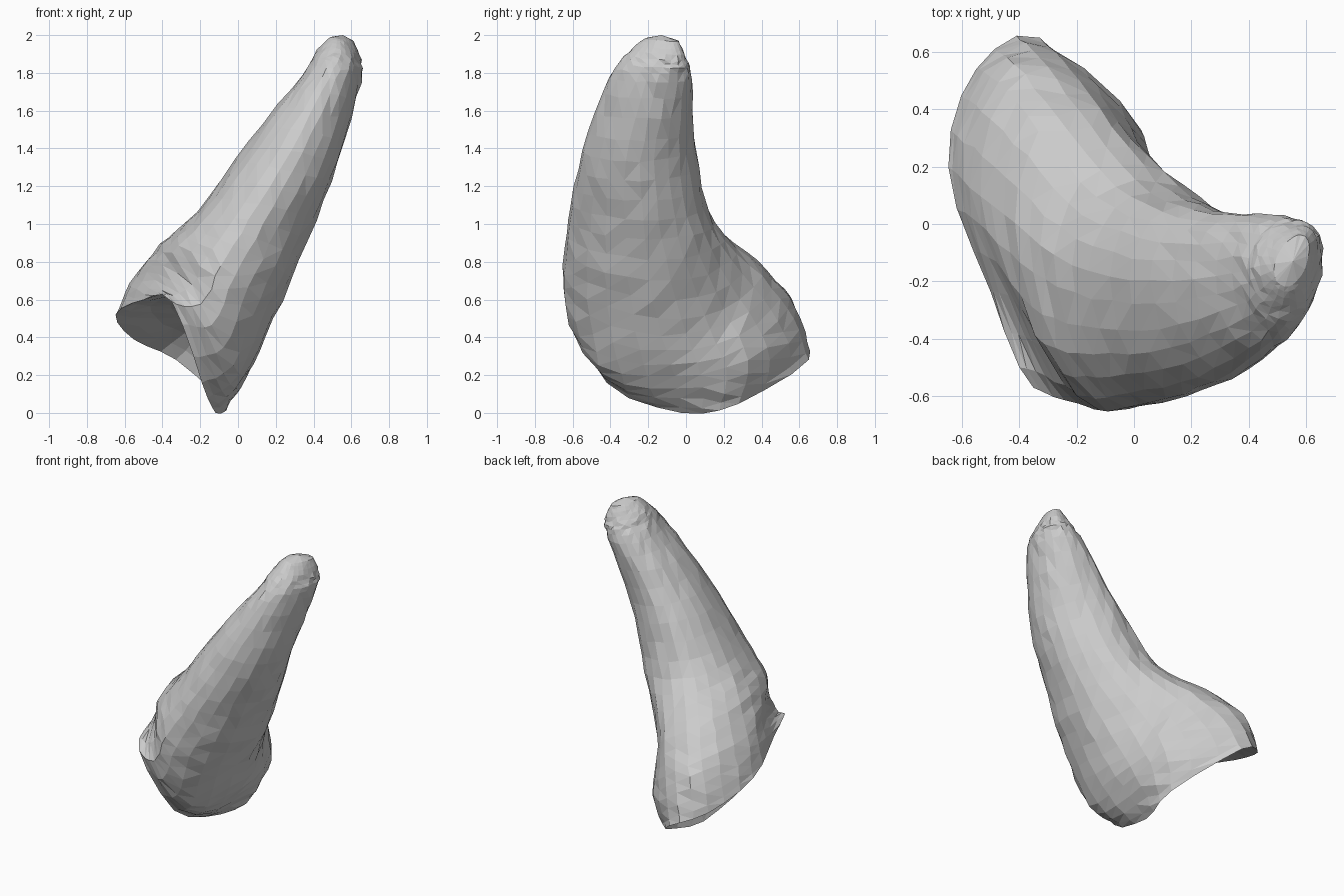
import bpy, bmesh, random
from mathutils import Vector

if "Cube" in bpy.data.objects:
    bpy.data.objects.remove(bpy.data.objects["Cube"])
random.seed(4)
STEPS, SPAN = 4, 3
SEGMENTS = 8 * SPAN

# Cross-sections from open root to tip: front, right, back, left points
SECTIONS = [
    [(-.35, -.57, .59), (-.12, -.02, 0), (-.33, .65, .28), (-.65, .2, .52)],
    [(-.2, -.63, .57), (.04, -.06, .19), (-.25, .57, .5), (-.57, .13, .69)],
    [(-.09, -.65, .78), (.19, -.15, .5), (-.12, .4, .72), (-.41, 0, .89)],
    [(.06, -.62, 1.02), (.37, -.22, .92), (.08, .15, .99), (-.22, -.14, 1.06)],
    [(.28, -.55, 1.39), (.53, -.24, 1.33), (.27, .05, 1.4), (.06, -.2, 1.44)],
    [(.48, -.41, 1.77), (.65, -.15, 1.75), (.48, .03, 1.76), (.34, -.17, 1.79)],
    [(.54, -.31, 1.9), (.65, -.11, 1.87), (.56, 0, 1.88), (.42, -.15, 1.92)],
    [(.54, -.22, 1.98), (.61, -.11, 1.97), (.57, -.04, 1.97), (.49, -.14, 1.99)],
]
# Shaped diagonals near the root, by section and quarter; others are elliptical
DIAGONALS = {
    (0, 0): (-.19, -.42, .16), (0, 1): (-.07, .28, .05),
    (0, 2): (-.55, .54, .39), (0, 3): (-.5, -.24, .6),
    (1, 0): (-.03, -.46, .25), (1, 1): (.02, .33, .28),
    (1, 3): (-.42, -.26, .74), (2, 1): (.07, .2, .55),
}


def smooth_blend(a, b, c, d, t):
    """Catmull-Rom blend between b and c."""
    return b + (c - a) * t / 2 + (2 * a - 5 * b + 4 * c - d) * t * t / 2 \
        + (3 * b - a - 3 * c + d) * t ** 3 / 2


def outline(index):
    """Eight control points around one cross-section."""
    quarter = [Vector(p) for p in SECTIONS[index]]
    centre = sum(quarter, Vector()) / 4
    points = []
    for q, p in enumerate(quarter):
        ellipse = centre + (p + quarter[(q + 1) % 4] - 2 * centre) * 0.707
        points += [p, Vector(DIAGONALS.get((index, q), ellipse))]
    return points


def round_ring(points):
    """Closed smooth loop through the control points."""
    return [smooth_blend(*[points[(i + o) % 8] for o in (-1, 0, 1, 2)], s / SPAN)
            for i in range(8) for s in range(SPAN)]


def add_ring(bm, points, jitter=0.006):
    return [bm.verts.new(p + Vector([random.uniform(-jitter, jitter) for _ in range(3)]))
            for p in points]


def bridge(bm, a, b):
    for i in range(SEGMENTS):
        j = (i + 1) % SEGMENTS
        bm.faces.new((a[i], a[j], b[j], b[i]))


def close_ring(bm, ring, point):
    tip = bm.verts.new(point)
    for i in range(SEGMENTS):
        bm.faces.new((ring[i], ring[(i + 1) % SEGMENTS], tip))


bm = bmesh.new()

# Curved outer wall
loops = [outline(i) for i in range(len(SECTIONS))]
last = len(loops) - 1
rings = []
for k in range(last * STEPS + 1):
    n = min(k // STEPS, last - 1)
    near = [loops[max(0, min(last, n + o))] for o in (-1, 0, 1, 2)]
    points = [smooth_blend(*four, k / STEPS - n) for four in zip(*near)]
    jitter = 0.002 if k == 0 or k > (last - 1) * STEPS else 0.006
    rings.append(add_ring(bm, round_ring(points), jitter))
for a, b in zip(rings, rings[1:]):
    bridge(bm, a, b)
close_ring(bm, rings[-1], Vector((.555, -.13, 2)))

# Scooped hollow in the root
rim = [v.co.copy() for v in rings[0]]
centre = sum(rim, Vector()) / SEGMENTS
inward = Vector((.72, .1, .67)) * 0.3
previous = rings[0]
for s in (.88, .72, .54, .36, .18):
    ring = add_ring(bm, [centre + (p - centre) * s + inward * (1 - s * s) for p in rim])
    bridge(bm, previous, ring)
    previous = ring
close_ring(bm, previous, centre + inward)

# Irregular triangular facets
bmesh.ops.triangulate(bm, faces=bm.faces[:], quad_method='SHORT_EDGE')
bmesh.ops.recalc_face_normals(bm, faces=bm.faces[:])
mesh = bpy.data.meshes.new("curved_tooth")
bm.to_mesh(mesh)
bm.free()

grey = bpy.data.materials.new("light_grey")
grey.use_nodes = True
grey.diffuse_color = (.6, .6, .6, 1)
grey.node_tree.nodes["Principled BSDF"].inputs["Base Color"].default_value = (.6, .6, .6, 1)
mesh.materials.append(grey)
bpy.context.collection.objects.link(bpy.data.objects.new("curved_tooth", mesh))
